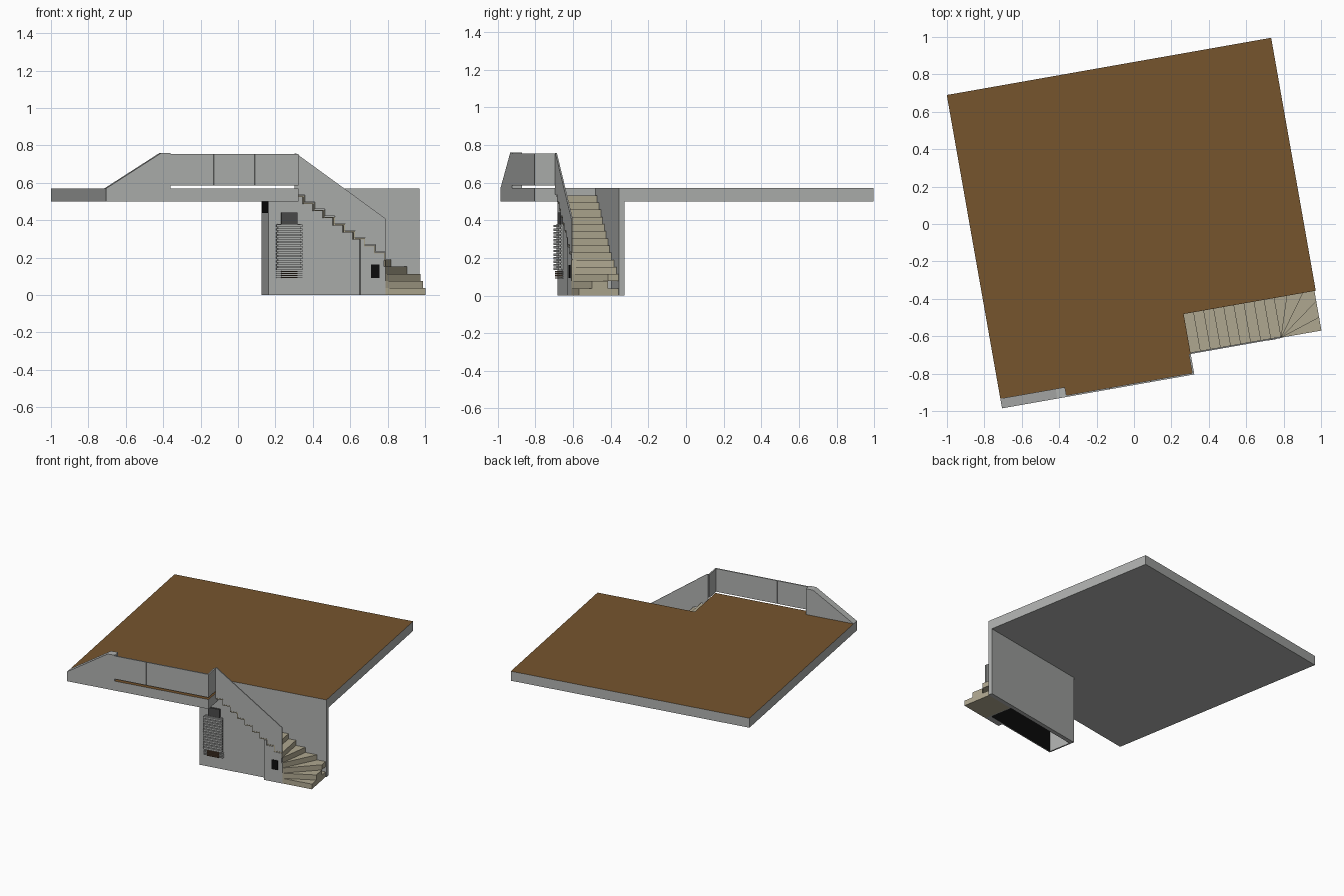
import bpy, bmesh, math

old = bpy.data.objects.get("Cube")
if old:
    bpy.data.objects.remove(old)


def material(name, r, g, b):
    m = bpy.data.materials.new(name)
    m.use_nodes = True
    m.diffuse_color = (r, g, b, 1)
    m.node_tree.nodes["Principled BSDF"].inputs["Base Color"].default_value = (r, g, b, 1)
    return m


GREY = material("plaster grey", 0.43, 0.44, 0.43)
BROWN = material("floor brown", 0.18, 0.09, 0.027)
TAN = material("stair tan", 0.43, 0.39, 0.28)
BLACK = material("black", 0.004, 0.004, 0.004)
DARK = material("dark grey", 0.07, 0.07, 0.07)
WOOD = material("dark wood", 0.1, 0.06, 0.035)

TURN = math.radians(10)  # the whole plan is turned about z


def prism(name, pts, a, b, axis, mat, second=None, rule=None):
    """Extrude a plan outline along z, or a side outline along y."""
    bm = bmesh.new()
    place = (lambda p, q, t: (p, q, t)) if axis == "z" else (lambda p, q, t: (p, t, q))
    lo, hi = ([bm.verts.new(place(p, q, t)) for p, q in pts] for t in (a, b))
    bm.faces.new(lo)
    bm.faces.new(hi)
    n = len(pts)
    for i in range(n):
        j = (i + 1) % n
        bm.faces.new((lo[i], lo[j], hi[j], hi[i]))
    bmesh.ops.recalc_face_normals(bm, faces=bm.faces)
    bm.normal_update()
    me = bpy.data.meshes.new(name)
    me.materials.append(mat)
    if second:
        me.materials.append(second)
        for f in bm.faces:
            f.material_index = int(rule(f.normal))
    bm.to_mesh(me)
    bm.free()
    ob = bpy.data.objects.new(name, me)
    ob.rotation_euler.z = TURN
    bpy.context.collection.objects.link(ob)
    return ob


def box(name, u0, u1, v0, v1, z0, z1, mat):
    return prism(name, [(u0, v0), (u1, v0), (u1, v1), (u0, v1)], z0, z1, "z", mat)


# Main dimensions
LEFT, RIGHT, FRONT, BACK = -0.866, 0.895, -0.848, 0.853
NOTCH_U, NOTCH_V = 0.178, -0.52
RAIL_V, WALL_V = -0.735, -0.70
TURN_U, WALL_U = 0.67, 0.042
FLOOR, UNDER = 0.57, 0.5
RISE, STEPS = 0.038, 9
GOING = (TURN_U - NOTCH_U) / STEPS

# Upper floor with a notch for the stairs
prism("upper_floor", [(LEFT, FRONT), (NOTCH_U, FRONT), (NOTCH_U, NOTCH_V),
                      (RIGHT, NOTCH_V), (RIGHT, BACK), (LEFT, BACK)],
      UNDER, FLOOR, "z", GREY, BROWN, lambda n: n.z > 0.5)

# Straight flight: thin zigzag of treads and risers
zig = []
for k in range(STEPS):
    z = RISE * (14 - k)
    zig += [(NOTCH_U + GOING * k, z), (NOTCH_U + GOING * (k + 1), z)]
zig.append((TURN_U, RISE * 5))
T = 0.007
low = [(u - T, z - T) for u, z in zig]
prism("straight_steps", zig + low[::-1], RAIL_V + 0.004, NOTCH_V, "y", TAN)

# Winding steps fanned around the newel corner
END_U = 0.888


def rim(deg):
    t = math.radians(deg)
    w, d = END_U - TURN_U, NOTCH_V - RAIL_V
    r = min(w / max(math.cos(t), 1e-4), d / max(math.sin(t), 1e-4))
    return (TURN_U + r * math.cos(t), RAIL_V + r * math.sin(t))


corner = math.degrees(math.atan2(NOTCH_V - RAIL_V, END_U - TURN_U))
for i in range(5):
    a = 18 * i
    b = 90 if i == 0 else a + 18
    angles = [a] + ([corner] if a < corner < b else []) + [b]
    prism("winding_step_%d" % (i + 1), [(TURN_U, RAIL_V)] + [rim(d) for d in angles],
          RISE * i, RISE * (i + 1), "z", TAN)

# Walls around the space under the stairs
box("back_wall", WALL_U, RIGHT, NOTCH_V, NOTCH_V + 0.03, 0, UNDER, GREY)
box("end_wall", WALL_U, WALL_U + 0.01, WALL_V, NOTCH_V, 0, UNDER, GREY)
box("end_opening", WALL_U - 0.003, WALL_U, WALL_V + 0.005, NOTCH_V, 0.44, UNDER, BLACK)
inner = [(u, z) for u, z in low]
prism("stair_wall", [(WALL_U, 0), (TURN_U - T, 0)] + inner[::-1]
      + [(NOTCH_U - T, UNDER), (WALL_U, UNDER)],
      WALL_V, WALL_V + 0.01, "y", GREY, BLACK, lambda n: n.y > 0.5)
panel_u = 0.535
prism("front_panel", [(panel_u, 0), (TURN_U, 0)]
      + [p for p in low[::-1] if p[0] > panel_u] + [(panel_u, RISE * 8 - T)],
      RAIL_V, WALL_V, "y", GREY, BLACK, lambda n: n.y > 0.5)
box("newel_face", TURN_U - 0.01, TURN_U, RAIL_V, NOTCH_V, 0, RISE * 4, GREY)
box("vent_opening", 0.592, 0.637, RAIL_V - 0.003, RAIL_V, 0.092, 0.163, BLACK)

# Stair balustrade with a stepped lower edge
above = [(u, z + 0.004) for u, z in zig]
prism("stair_balustrade", above + [(TURN_U, 0.41), (NOTCH_U + 0.008, 0.757),
                                   (NOTCH_U, 0.757)],
      RAIL_V - 0.002, RAIL_V + 0.006, "y", GREY)

# Landing balustrade: solid ramped end, three panels, return panel
RAMP_END, TOP, GAP = -0.515, 0.755, 0.585
prism("ramped_end", [(LEFT, FLOOR), (RAMP_END, FLOOR), (RAMP_END, TOP + 0.005),
                     (-0.566, TOP + 0.005)], FRONT, FRONT + 0.053, "y", GREY)
joints = [RAMP_END, -0.281, -0.058, NOTCH_U]
for i in range(3):
    box("landing_panel_%d" % (i + 1), joints[i], joints[i + 1] - 0.002,
        FRONT, FRONT + 0.009, GAP, TOP, GREY)
box("return_panel", NOTCH_U - 0.01, NOTCH_U, FRONT, RAIL_V, GAP, TOP, GREY)

# Louvred heater on the stair wall
H0, H1 = 0.082, 0.222
box("heater_back", H0 + 0.008, H1 - 0.008, WALL_V - 0.014, WALL_V, 0.135, 0.38, GREY)
for i in range(13):
    z = 0.135 + i * 0.019
    box("heater_slat_%d" % (i + 1), H0, H1, WALL_V - 0.028, WALL_V - 0.012, z, z + 0.013, GREY)
for i in range(4):
    z = 0.09 + i * 0.011
    box("lower_bar_%d" % (i + 1), H0, H1, WALL_V - 0.02, WALL_V, z, z + 0.004, GREY)
    box("lower_wood_%d" % (i + 1), 0.11, 0.195, WALL_V - 0.026, WALL_V, z, z + 0.007, WOOD)
box("heater_top_box", 0.11, 0.197, WALL_V - 0.012, WALL_V, 0.38, 0.442, DARK)
